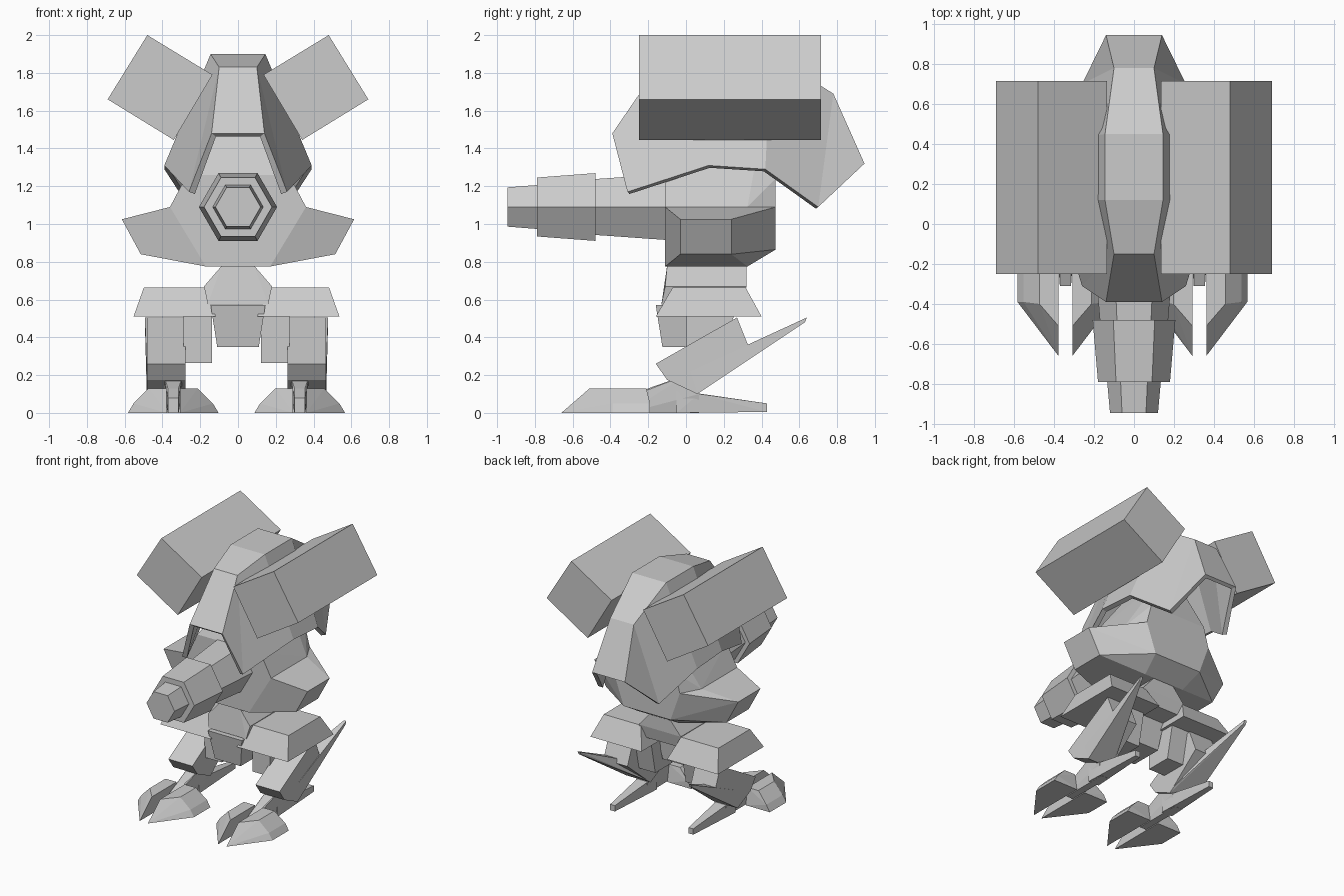
import bpy
import bmesh
import math
from mathutils import Vector

cube = bpy.data.objects.get("Cube")
if cube:
    bpy.data.objects.remove(cube, do_unlink=True)

grey = bpy.data.materials.new("plain_grey")
grey.use_nodes = True
COLOUR = (0.6, 0.6, 0.6, 1)
grey.diffuse_color = COLOUR
grey.node_tree.nodes["Principled BSDF"].inputs["Base Color"].default_value = COLOUR

LEG_CENTRE = -0.008


def finish(name, bm):
    bmesh.ops.recalc_face_normals(bm, faces=bm.faces)
    mesh = bpy.data.meshes.new(name)
    bm.to_mesh(mesh)
    bm.free()
    mesh.materials.append(grey)
    obj = bpy.data.objects.new(name, mesh)
    bpy.context.collection.objects.link(obj)
    return obj


def hull(name, points):
    """Faceted solid around a few corner points."""
    bm = bmesh.new()
    for p in points:
        bm.verts.new(p)
    res = bmesh.ops.convex_hull(bm, input=bm.verts)
    loose = {v for v in res["geom_interior"] + res["geom_unused"]
             if isinstance(v, bmesh.types.BMVert)}
    bmesh.ops.delete(bm, geom=list(loose), context="VERTS")
    bmesh.ops.dissolve_limit(bm, angle_limit=math.radians(1), verts=bm.verts, edges=bm.edges)
    return finish(name, bm)


def pair(name, points, centre=0.0):
    """The same solid on both sides of the model."""
    for side, s in (("left", 1), ("right", -1)):
        hull(f"{side}_{name}", [(centre + s * x, y, z) for x, y, z in points])


def both(points):
    return [(s * x, y, z) for x, y, z in points for s in (1, -1)]


def plate(xs, ys, z):
    return [(x, y, z) for x in xs for y in ys]


def slab(xs, profile):
    return [(x, y, z) for x in xs for y, z in profile]


# Shoulder boxes, tilted outwards
BOX = [(0.48, 2.0), (0.69, 1.66), (0.34, 1.445), (0.135, 1.79)]
pair("shoulder_box", [(x, y, z) for x, z in BOX for y in (-0.25, 0.715)])

# Hood shell: a central strip with folded side panels, open below
strip = [(0.14, -0.39, 1.48), (0.10, -0.15, 1.83), (0.145, 0.12, 1.9),
         (0.145, 0.45, 1.9), (0.10, 0.78, 1.69), (0.14, 0.945, 1.32)]
hem = [(0.26, -0.31, 1.17), (0.39, 0.12, 1.31), (0.39, 0.42, 1.29), (0.26, 0.70, 1.09)]
bm = bmesh.new()
rows = []
for s in (1, -1):
    rows.append(([bm.verts.new((s * x, y, z)) for x, y, z in strip],
                 [bm.verts.new((s * x, y, z)) for x, y, z in hem]))
for i in range(5):
    bm.faces.new((rows[0][0][i], rows[0][0][i + 1], rows[1][0][i + 1], rows[1][0][i]))
for top, low in rows:
    bm.faces.new((top[0], top[1], low[0]))
    for i in range(3):
        bm.faces.new((top[i + 1], top[i + 2], low[i + 1], low[i]))
    bm.faces.new((top[4], top[5], low[3]))
hood = finish("hood_shell", bm)
if hood.data.polygons[2].normal.z < 0:
    hood.data.flip_normals()
solid = hood.modifiers.new("thickness", "SOLIDIFY")
solid.thickness = 0.035
solid.offset = -1

# Body: upper core and wide lower hull
WAIST = [(0.36, -0.11, 1.09), (0.36, 0.325, 1.09), (0.28, 0.475, 1.09)]
hull("upper_body", both(WAIST + [(0.27, -0.11, 1.26), (0.24, 0.475, 1.24),
                                 (0.12, 0.0, 1.5), (0.12, 0.4, 1.5)]))
hull("lower_body", both(WAIST + [(0.17, -0.11, 0.775), (0.17, 0.325, 0.775),
                                 (0.2, 0.475, 0.865)]
                        + plate((0.615,), (-0.03, 0.24), 1.025)
                        + plate((0.515,), (-0.03, 0.24), 0.84)))

# Six-sided gun in three tapering sections
def gun_section(name, y0, r0, y1, r1):
    ring = []
    for k in range(6):
        a = k * math.pi / 3
        ring += [(r * math.cos(a), y, 1.09 + r * math.sin(a)) for y, r in ((y0, r0), (y1, r1))]
    hull(name, ring)


gun_section("gun_muzzle", -0.945, 0.12, -0.78, 0.135)
gun_section("gun_barrel", -0.79, 0.18, -0.48, 0.207)
gun_section("gun_root", -0.49, 0.17, 0.0, 0.21)

# Waist joint and groin block
hull("waist_joint", both([(0.085, -0.10, 0.78), (0.085, 0.32, 0.78), (0.18, -0.11, 0.67),
                          (0.18, 0.32, 0.67), (0.16, -0.13, 0.575), (0.16, 0.3, 0.575)]))
hull("groin_block", both([(0.145, -0.16, 0.57), (0.145, 0.15, 0.57),
                          (0.11, -0.125, 0.35), (0.11, 0.13, 0.35)]))

# Legs
pair("hip_guard", plate((0.17, 0.49), (-0.07, 0.315), 0.665)
     + plate((0.11, 0.545), (-0.16, 0.40), 0.51), LEG_CENTRE)
pair("thigh", plate((0.13, 0.28), (0.0, 0.26), 0.55)
     + plate((0.13, 0.28), (0.0, 0.2), 0.265), LEG_CENTRE)
pair("shin", slab((0.27, 0.475), [(-0.16, 0.26), (-0.10, 0.175), (0.06, 0.10),
                                  (0.34, 0.33), (0.27, 0.505)]), LEG_CENTRE)
pair("shin_blade", slab((0.27, 0.475), [(0.06, 0.10), (0.02, 0.22), (0.1, 0.13)])
     + slab((0.465, 0.485), [(0.64, 0.505), (0.63, 0.48)])
     + [(0.475, 0.33, 0.36)], LEG_CENTRE)

# Feet: ankle with heel spike, and two mirrored toes
FOOT = 0.335
pair("ankle", slab((FOOT - 0.05, FOOT + 0.05), [(0.0, 0.2), (0.07, 0.1)])
     + slab((FOOT - 0.028, FOOT + 0.028), [(-0.31, 0.0), (-0.31, 0.08), (-0.2, 0.13), (0.07, 0.0)]),
     LEG_CENTRE)
pair("heel_spike", slab((FOOT - 0.045, FOOT + 0.045), [(-0.05, 0.0), (-0.05, 0.12), (0.07, 0.1)])
     + slab((FOOT - 0.02, FOOT + 0.02), [(0.43, 0.05), (0.43, 0.005)]), LEG_CENTRE)
TOE = ([(0.035, -0.66, 0), (0.24, -0.39, 0), (0.24, -0.19, 0), (0.035, -0.19, 0)]
       + [(0.035, -0.51, 0.13), (0.13, -0.4, 0.13), (0.13, -0.21, 0.13), (0.035, -0.21, 0.13)]
       + [(0.21, -0.39, 0.05), (0.21, -0.19, 0.05)])
for toe_name, d in (("outer_toe", 1), ("inner_toe", -1)):
    pair(toe_name, [(FOOT + d * x, y, z) for x, y, z in TOE], LEG_CENTRE)
